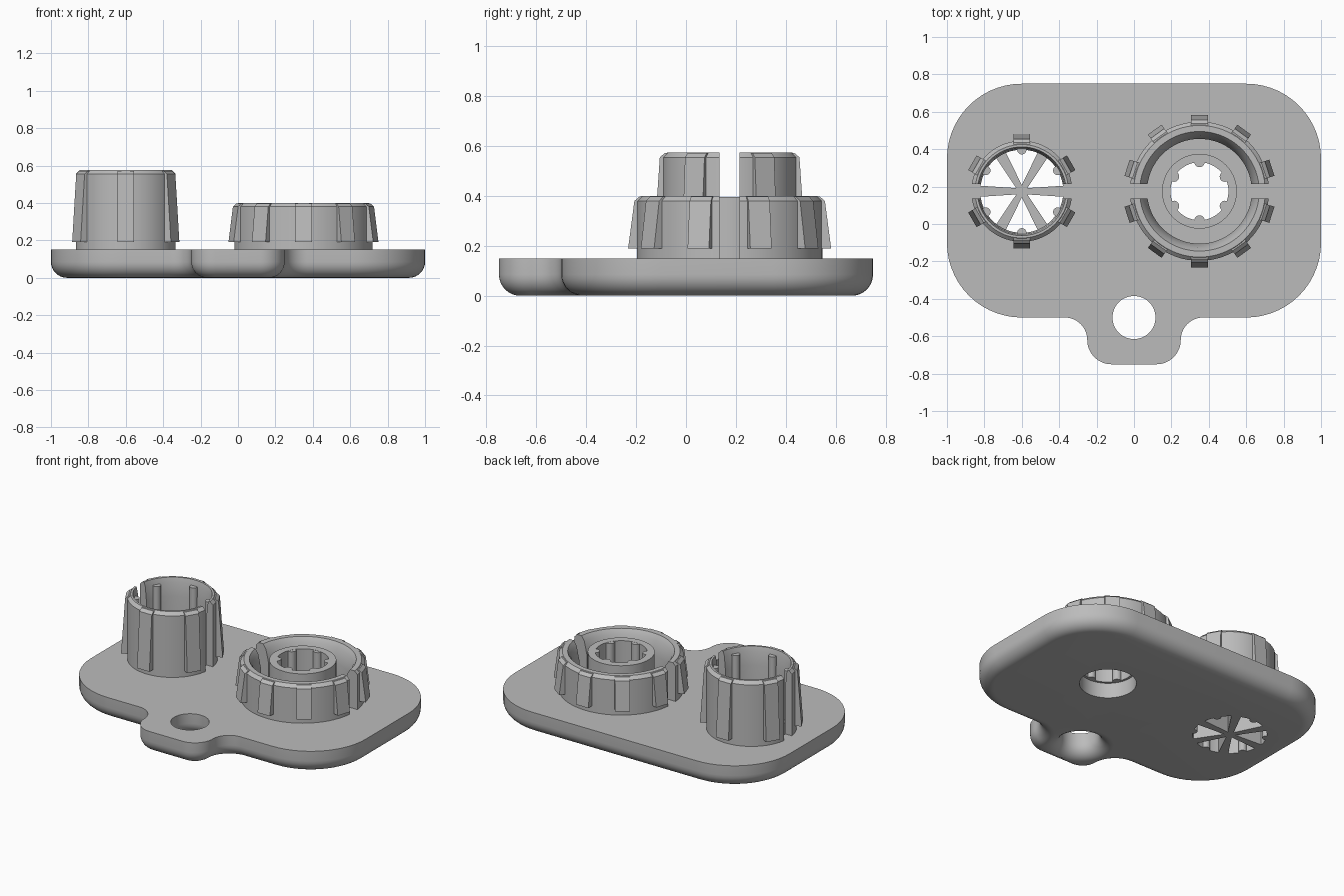
import bpy, bmesh, math
from mathutils import Matrix, Vector

if "Cube" in bpy.data.objects:
    bpy.data.objects.remove(bpy.data.objects["Cube"], do_unlink=True)

grey = bpy.data.materials.new("plain grey")
grey.use_nodes = True
grey.diffuse_color = (0.5, 0.5, 0.5, 1)
grey.node_tree.nodes["Principled BSDF"].inputs["Base Color"].default_value = (0.5, 0.5, 0.5, 1)

PLATE = 0.15          # plate thickness
ROUND = 0.085         # rounding of the lower edges
LEFT = Vector((-0.6, 0.175, 0))
RIGHT = Vector((0.35, 0.175, 0))
HOLE = Vector((0, -0.5, 0))


def finish(bm, name):
    bmesh.ops.recalc_face_normals(bm, faces=bm.faces)
    mesh = bpy.data.meshes.new(name)
    bm.to_mesh(mesh)
    bm.free()
    mesh.materials.append(grey)
    ob = bpy.data.objects.new(name, mesh)
    bpy.context.collection.objects.link(ob)
    return ob


def activate(ob):
    bpy.ops.object.select_all(action='DESELECT')
    ob.select_set(True)
    bpy.context.view_layer.objects.active = ob


def smooth(ob):
    activate(ob)
    bpy.ops.object.shade_smooth_by_angle(angle=math.radians(30))
    return ob


def cut(ob, cutter):
    activate(ob)
    mod = ob.modifiers.new("cut", 'BOOLEAN')
    mod.operation, mod.solver, mod.object = 'DIFFERENCE', 'EXACT', cutter
    bpy.ops.object.modifier_apply(modifier=mod.name)
    bpy.data.objects.remove(cutter, do_unlink=True)


def loft(name, rings, tube=False):
    """Skin a stack of rings; a tube joins the last ring to the first."""
    bm = bmesh.new()
    loops = [[bm.verts.new(p) for p in ring] for ring in rings]
    pairs = list(zip(loops, loops[1:]))
    if tube:
        pairs.append((loops[-1], loops[0]))
    else:
        bm.faces.new(loops[0])
        bm.faces.new(loops[-1])
    n = len(loops[0])
    for a, b in pairs:
        for i in range(n):
            j = (i + 1) % n
            bm.faces.new((a[i], a[j], b[j], b[i]))
    return finish(bm, name)


def lathe(name, centre, profile, tube=False, n=72):
    angles = [2 * math.pi * i / n for i in range(n)]
    return loft(name, [[centre + Vector((r * math.cos(a), r * math.sin(a), z)) for a in angles]
                       for r, z in profile], tube)


def box(name, centre, size):
    bm = bmesh.new()
    bmesh.ops.create_cube(bm, size=1, matrix=Matrix.Translation(centre) @ Matrix.Diagonal((*size, 1)))
    return finish(bm, name)


def polar(centre, angle):
    return Matrix.Translation(centre) @ Matrix.Rotation(angle, 4, 'Z')


def outline(inset, z, steps=14):
    """Plate outline with the tab; each corner is centre, radius, start and end angle."""
    corners = [(0.6, 0.35, 0.4, 0, 90), (-0.6, 0.35, 0.4, 90, 180), (-0.6, -0.1, 0.4, 180, 270),
               (-0.37, -0.62, -0.12, 90, 0), (-0.12, -0.62, 0.13, 180, 270),
               (0.12, -0.62, 0.13, 270, 360), (0.37, -0.62, -0.12, 180, 90), (0.6, -0.1, 0.4, 270, 360)]
    pts = []
    for x, y, r, a, b in corners:
        radius = abs(r - inset)
        for i in range(steps + 1):
            t = math.radians(a + (b - a) * i / steps)
            pts.append(Vector((x + radius * math.cos(t), y + radius * math.sin(t), z)))
    return pts


# Rounding curve shared by the plate edge and the tab hole: (offset, height)
curve = [(ROUND * (1 - math.sin(t)), ROUND * (1 - math.cos(t)))
         for t in (math.pi / 2 * i / 8 for i in range(9))]

# Base plate
plate = loft("base_plate", [outline(d, z) for d, z in curve] + [outline(0, PLATE)])
flare = [(0.115 + ROUND, -0.1)] + [(0.115 + d, z) for d, z in curve] + [(0.115, 0.3)]
cut(plate, lathe("hole_cutter", HOLE, flare))
cut(plate, lathe("round_cutter", RIGHT, [(0.17, -0.1), (0.17, 0.3)]))
cut(plate, lathe("spoke_cutter", LEFT, [(0.222, -0.1), (0.222, 0.3)]))
smooth(plate)


def rib(name, place, radius, top):
    """Outer grip rib that flares out towards its foot."""
    foot, head, back = radius + 0.035, radius + 0.01, radius - 0.025
    side = [(back, 0.19), (foot, 0.19), (head, top - 0.02), (radius - 0.01, top - 0.003), (back, top - 0.003)]
    ob = loft(name, [[place @ Vector((x, w, z)) for x, z in side] for w in (-0.045, 0.045)])
    return ob


def split_socket(name, centre, radius, inner, top, ribs):
    """Collar with a chamfered rim, split along x, with ribs around it."""
    lip = inner + 0.55 * (radius - 0.02 - inner)
    profile = [(inner, PLATE - 0.02), (radius, PLATE - 0.02), (radius, top - 0.02), (radius - 0.02, top),
               (lip, top), ((lip + inner) / 2, top - 0.03), (inner, top - 0.12)]
    wall = lathe(name, centre, profile, True)
    cut(wall, box("slot_cutter", centre + Vector((0, 0, PLATE + 0.5)), (1.2, 0.08, 1)))
    smooth(wall)
    for i in range(ribs):
        rib(name + "_rib", polar(centre, math.pi / 2 + 2 * math.pi * i / ribs), radius, top)


def splines(name, centre, radius, size, low, high):
    """Six rounded keys on an inner wall."""
    for i in range(6):
        at = polar(centre, math.pi / 2 + math.pi / 3 * i) @ Vector((radius, 0, 0))
        smooth(lathe(name, at, [(size, low), (size, high)], n=20))


# Tall socket with spokes across its floor
split_socket("tall_socket", LEFT, 0.27, 0.222, 0.575, 6)
splines("tall_socket_key", LEFT, 0.222, 0.025, 0.0, 0.54)
for i in range(6):
    place = polar(LEFT, math.pi / 3 * i)
    flat = [(0, -0.015), (0.23, -0.03), (0.23, 0.03), (0, 0.015)]
    loft("spoke", [[place @ Vector((x, y, z)) for x, y in flat] for z in (0.0, PLATE)])

# Wide socket with a splined hub in the middle
split_socket("wide_socket", RIGHT, 0.372, 0.28, 0.4, 10)
smooth(lathe("hub", RIGHT, [(0.155, 0.1), (0.2, 0.1), (0.2, 0.395), (0.155, 0.395)], True))
splines("hub_key", RIGHT, 0.157, 0.028, 0.1, 0.394)
